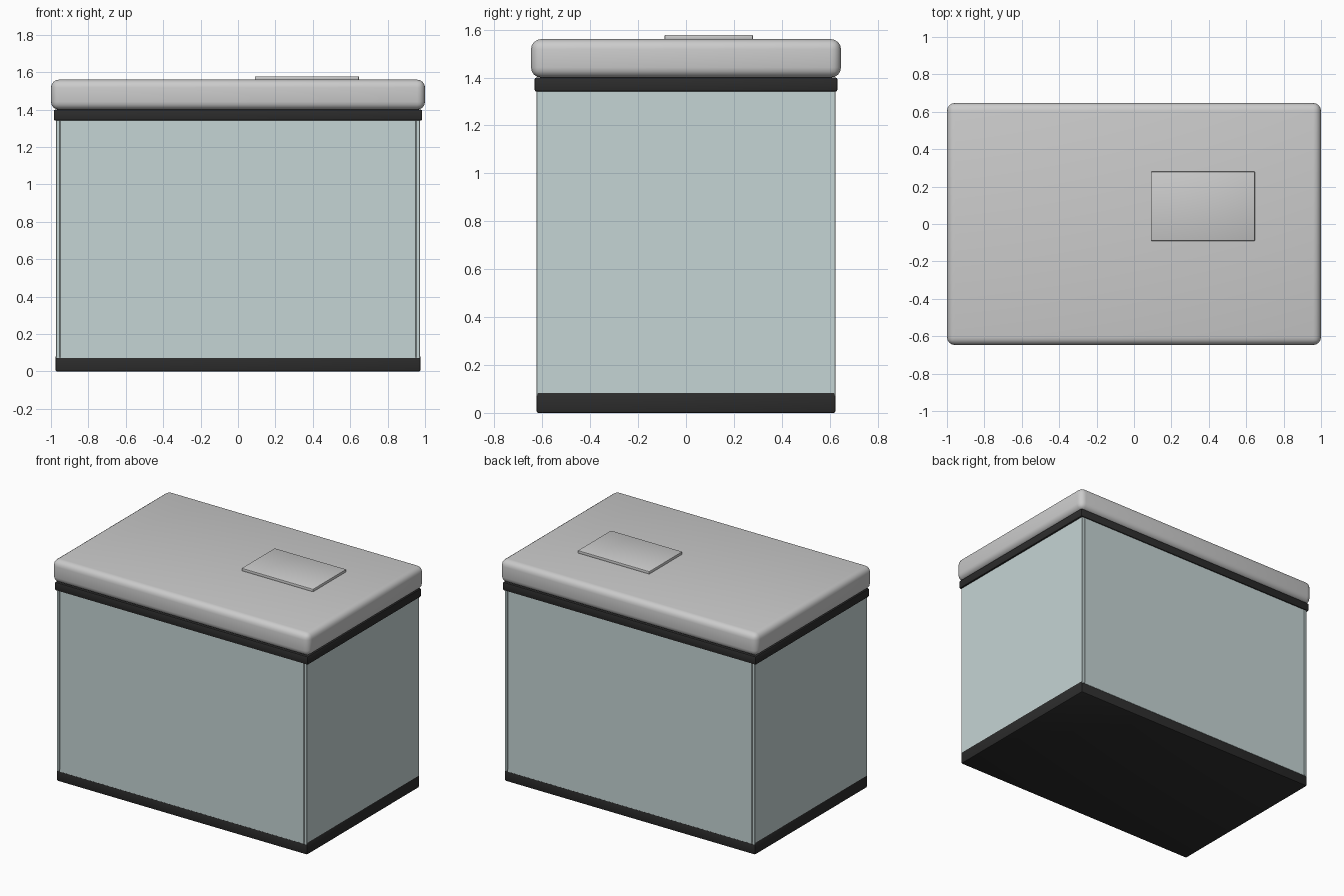
import bpy
import bmesh

if "Cube" in bpy.data.objects:
    bpy.data.objects.remove(bpy.data.objects["Cube"])


def material(name, color):
    m = bpy.data.materials.new(name)
    m.diffuse_color = color
    m.use_nodes = True
    m.node_tree.nodes["Principled BSDF"].inputs["Base Color"].default_value = m.diffuse_color
    return m


BLACK = material("black_plastic", (0.025, 0.025, 0.025, 1))
GLASS = material("pale_glass", (0.56, 0.66, 0.66, 1))


def finish(ob, mat, bevel, segments):
    if mat:
        ob.data.materials.append(mat)
    b = ob.modifiers.new("bevel", 'BEVEL')
    b.width = bevel
    b.segments = segments
    bpy.ops.object.select_all(action='DESELECT')
    bpy.context.view_layer.objects.active = ob
    ob.select_set(True)
    bpy.ops.object.modifier_apply(modifier=b.name)
    bpy.ops.object.shade_smooth_by_angle()


def box(name, x, y, z, mat=None, bevel=0.002, segments=1):
    """Bevelled box from (min, max) ranges."""
    bpy.ops.mesh.primitive_cube_add(size=1)
    ob = bpy.context.object
    ob.name = name
    for v in ob.data.vertices:
        v.co = [r[0] if c < 0 else r[1] for c, r in zip(v.co, (x, y, z))]
    finish(ob, mat, bevel, segments)
    return ob


def ring(name, hx, hy, wall, z0, z1, mat, bevel):
    """Rectangular rim with an open middle."""
    bm = bmesh.new()
    signs = ((-1, -1), (1, -1), (1, 1), (-1, 1))
    loops = [[bm.verts.new((sx * (hx - w), sy * (hy - w), z)) for sx, sy in signs]
             for w, z in ((0, z0), (0, z1), (wall, z1), (wall, z0))]
    for k in range(4):
        a, b = loops[k], loops[(k + 1) % 4]
        for i in range(4):
            j = (i + 1) % 4
            bm.faces.new((a[i], a[j], b[j], b[i]))
    bmesh.ops.recalc_face_normals(bm, faces=bm.faces)
    me = bpy.data.meshes.new(name)
    bm.to_mesh(me)
    bm.free()
    ob = bpy.data.objects.new(name, me)
    bpy.context.collection.objects.link(ob)
    finish(ob, mat, bevel, 2)


# Solid base tray and open upper rim
box("base", (-0.975, 0.975), (-0.624, 0.624), (0, 0.086), BLACK, 0.008, 2)
ring("top_rim", 0.985, 0.632, 0.06, 1.341, 1.40, BLACK, 0.008)

# Glass: full-depth side panes with front and back panes between them
for s, side, end in ((-1, "left", "front"), (1, "right", "back")):
    box(side + "_pane", sorted((s * 0.953, s * 0.973)), (-0.625, 0.625), (0.07, 1.37), GLASS)
    box(end + "_pane", (-0.951, 0.951), sorted((s * 0.605, s * 0.625)), (0.07, 1.37), GLASS)

# Rounded lid with a thin feeding hatch
box("lid", (-1, 1), (-0.647, 0.647), (1.40, 1.56), None, 0.042, 4)
box("feeding_hatch", (0.09, 0.647), (-0.09, 0.28), (1.555, 1.578), None, 0.005, 2)
